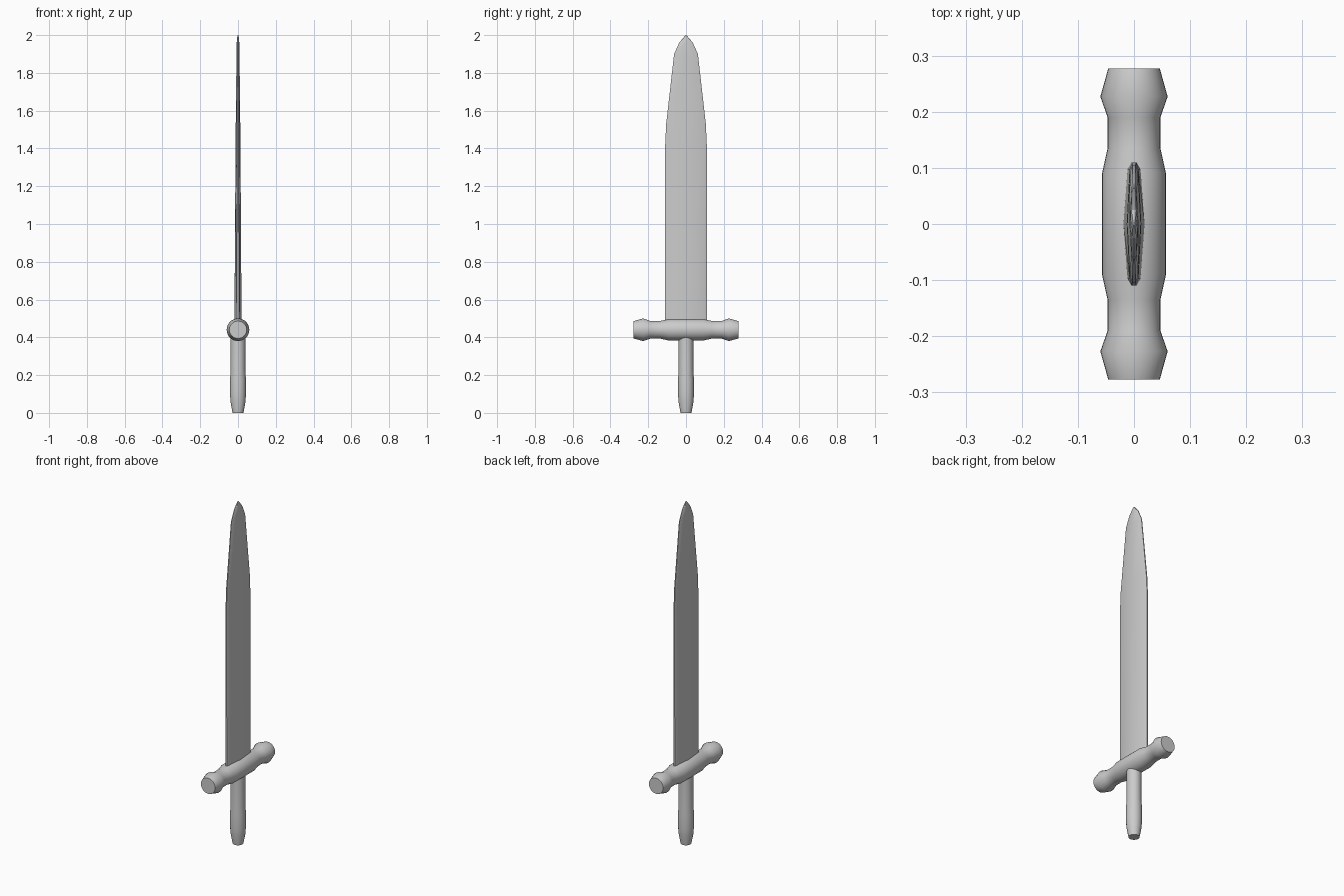
import bpy, bmesh
from math import cos, sin, pi, radians

if "Cube" in bpy.data.objects:
    bpy.data.objects.remove(bpy.data.objects["Cube"])


def loft(name, rings):
    """Skin a list of closed rings and cap both ends."""
    bm = bmesh.new()
    loops = [[bm.verts.new(p) for p in ring] for ring in rings]
    n = len(loops[0])
    for a, b in zip(loops, loops[1:]):
        for i in range(n):
            j = (i + 1) % n
            bm.faces.new((a[i], a[j], b[j], b[i]))
    bm.faces.new(loops[0])
    bm.faces.new(loops[-1])
    bmesh.ops.recalc_face_normals(bm, faces=bm.faces)
    mesh = bpy.data.meshes.new(name)
    bm.to_mesh(mesh)
    bm.free()
    obj = bpy.data.objects.new(name, mesh)
    bpy.context.collection.objects.link(obj)
    bpy.ops.object.select_all(action='DESELECT')
    obj.select_set(True)
    bpy.context.view_layer.objects.active = obj
    bpy.ops.object.shade_smooth_by_angle(angle=radians(35))
    return obj


def circle(r, n=32):
    return [(r * cos(2 * pi * i / n), r * sin(2 * pi * i / n)) for i in range(n)]


# Grip: round, pinched at the base
grip = [(0, 0.029), (0.06, 0.040), (0.10, 0.042), (0.18, 0.042),
        (0.22, 0.039), (0.43, 0.039)]
loft("grip", [[(x, y, z) for x, y in circle(r)] for z, r in grip])

# Crossguard: turned bar along y, mirrored about the centre
half = [(0.09, 0.057), (0.135, 0.047), (0.19, 0.047), (0.227, 0.060), (0.277, 0.046)]
guard = [(-y, r) for y, r in reversed(half)] + half
loft("crossguard", [[(x, y, 0.44 + h) for x, h in circle(r)] for y, r in guard])

# Blade: ridged cross-section with bevelled edges, tapering to a point
quarter = [(1, 0), (0.62, 0.88), (0.25, 1)]
section = (quarter + [(-x, y) for x, y in reversed(quarter[1:])]
           + [(-x, -y) for x, y in quarter] + [(x, -y) for x, y in reversed(quarter[1:])])
blade = [(0.45, 0.019, 0.110), (1.42, 0.013, 0.110), (1.53, 0.012, 0.105),
         (1.90, 0.008, 0.063), (1.96, 0.007, 0.036), (1.985, 0.005, 0.015), (2.0, 0.002, 0.002)]
loft("blade", [[(x * t, y * w, z) for x, y in section] for z, t, w in blade])
